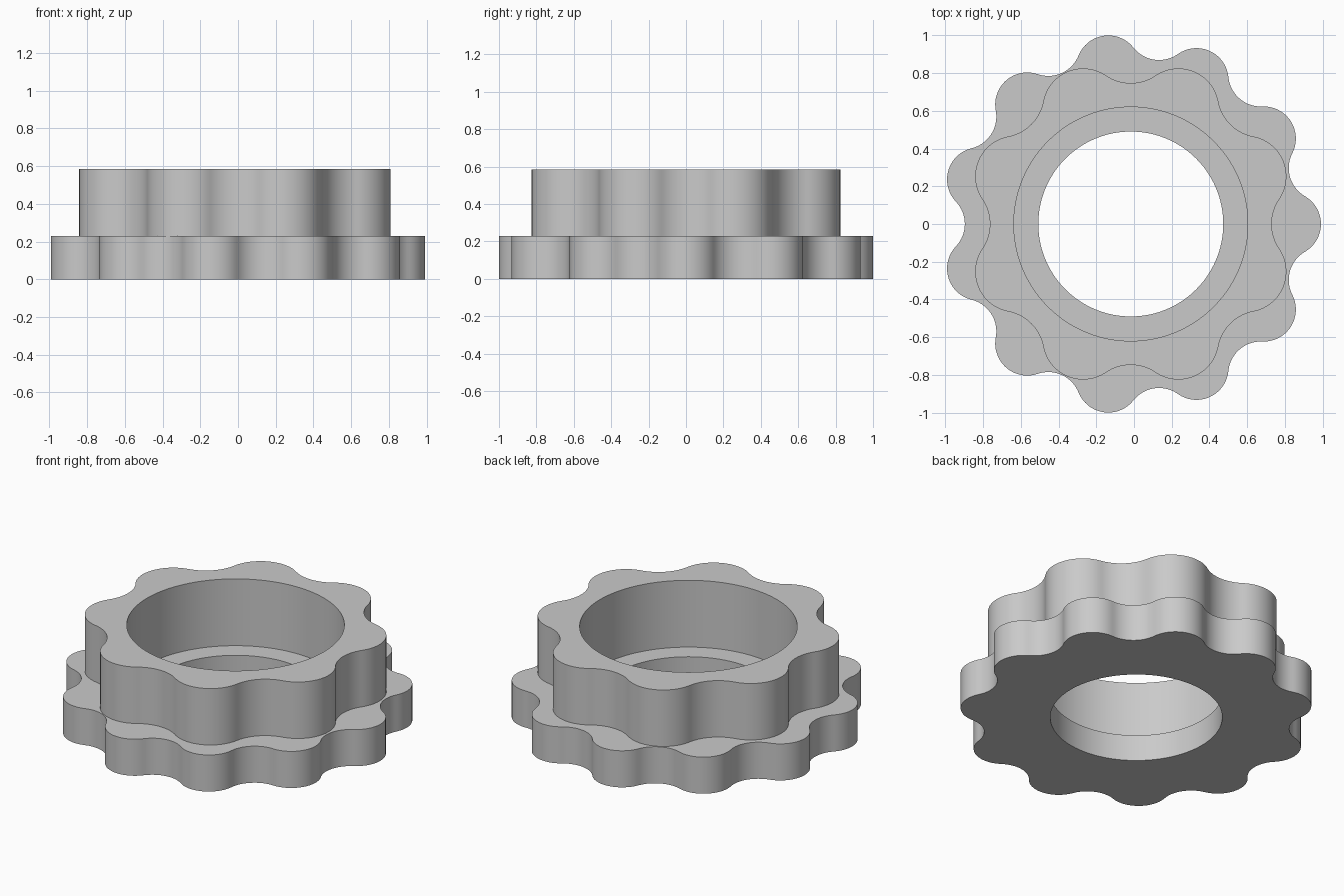
import bpy, bmesh
from math import sin, cos, pi, sqrt, atan2

if "Cube" in bpy.data.objects:
    bpy.data.objects.remove(bpy.data.objects["Cube"], do_unlink=True)

STEPS = 528      # shared by both lobe counts
AXIS_X = -0.017  # the ring axis sits slightly off centre


def scallop(lobes, centre, lobe_r, valley, turn=0):
    """Radius by angle for round lobes joined by tangent round valleys."""
    half = pi / lobes
    depth = valley - centre * cos(half)
    side = centre * sin(half)
    hollow_r = (depth**2 + side**2 - lobe_r**2) / (2 * (lobe_r - depth))
    hollow_c = valley + hollow_r
    # Angle where the lobe arc meets the valley arc
    t = lobe_r / (lobe_r + hollow_r)
    join = atan2(t * hollow_c * sin(half),
                 centre + t * (hollow_c * cos(half) - centre))

    def radius(angle):
        a = abs((angle - turn + half) % (2 * half) - half)
        if a < join:
            return centre * cos(a) + sqrt(lobe_r**2 - (centre * sin(a))**2)
        b = half - a
        return hollow_c * cos(b) - sqrt(hollow_r**2 - (hollow_c * sin(b))**2)
    return radius


def circle(r):
    return lambda angle: r


def lathe(name, section, mat):
    """Skin a closed cross-section of (radius rule, height) loops."""
    bm = bmesh.new()
    angles = [2 * pi * i / STEPS for i in range(STEPS)]
    loops = []
    for radius, z in section:
        loops.append([bm.verts.new((AXIS_X + radius(a) * cos(a),
                                    radius(a) * sin(a), z)) for a in angles])
    for k, low in enumerate(loops):
        high = loops[(k + 1) % len(loops)]
        for i in range(STEPS):
            j = (i + 1) % STEPS
            bm.faces.new((low[i], low[j], high[j], high[i]))
    bmesh.ops.recalc_face_normals(bm, faces=bm.faces)
    mesh = bpy.data.meshes.new(name)
    bm.to_mesh(mesh)
    bm.free()
    mesh.materials.append(mat)
    obj = bpy.data.objects.new(name, mesh)
    bpy.context.collection.objects.link(obj)
    bpy.ops.object.select_all(action='DESELECT')
    obj.select_set(True)
    bpy.context.view_layer.objects.active = obj
    bpy.ops.object.shade_smooth_by_angle(angle=pi / 6)


grey = bpy.data.materials.new("plain grey")
grey.use_nodes = True
colour = (0.59, 0.59, 0.59, 1)
grey.diffuse_color = colour
grey.node_tree.nodes["Principled BSDF"].inputs["Base Color"].default_value = colour

# Eleven-lobed flange, eight-lobed collar, wide socket and through hole
flange = scallop(11, 0.838, 0.17, 0.88)
collar = scallop(8, 0.66, 0.215, 0.747, turn=pi / 8)
socket, hole = circle(0.62), circle(0.49)

lathe("scalloped_ring", [
    (flange, 0), (flange, 0.23),
    (collar, 0.23), (collar, 0.585),
    (socket, 0.585), (socket, 0.165),
    (hole, 0.165), (hole, 0),
], grey)
